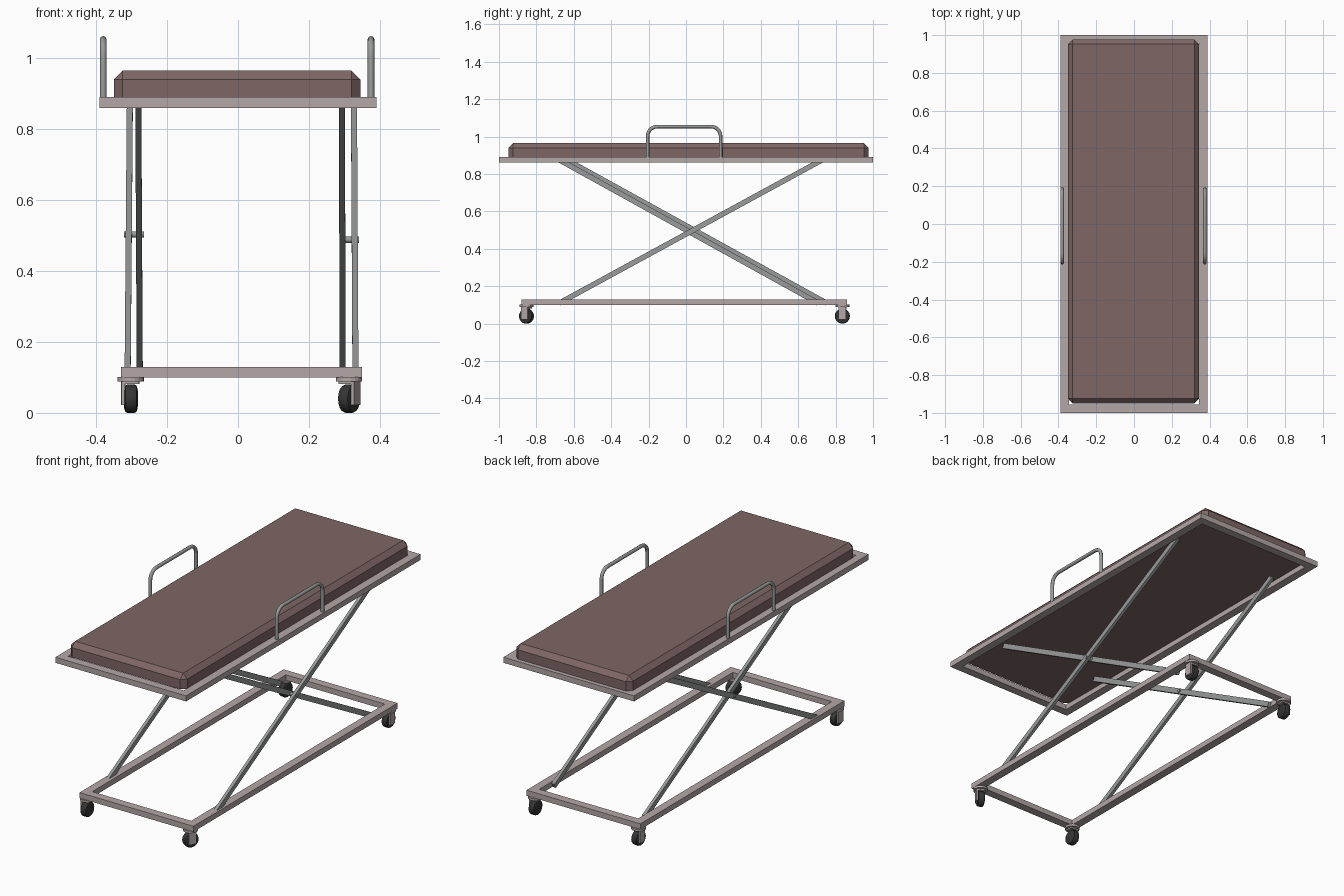
import bpy, bmesh, math
from mathutils import Vector, Matrix

if "Cube" in bpy.data.objects:
    bpy.data.objects.remove(bpy.data.objects["Cube"])


def material(name, rgb):
    m = bpy.data.materials.new(name)
    m.diffuse_color = (*rgb, 1)
    m.use_nodes = True
    m.node_tree.nodes["Principled BSDF"].inputs["Base Color"].default_value = m.diffuse_color
    return m


FRAME = material("painted_frame", (0.45, 0.39, 0.38))
STEEL = material("steel", (0.32, 0.33, 0.33))
VINYL = material("padding", (0.21, 0.135, 0.13))
RUBBER = material("rubber", (0.035, 0.035, 0.035))


def finish(name, bm, mat, smooth=False):
    bmesh.ops.recalc_face_normals(bm, faces=bm.faces)
    me = bpy.data.meshes.new(name)
    bm.to_mesh(me)
    bm.free()
    ob = bpy.data.objects.new(name, me)
    bpy.context.collection.objects.link(ob)
    me.materials.append(mat)
    if smooth:
        bpy.ops.object.select_all(action='DESELECT')
        ob.select_set(True)
        bpy.context.view_layer.objects.active = ob
        bpy.ops.object.shade_smooth_by_angle(angle=math.radians(40))
    return ob


def add_box(bm, lo, hi):
    lo, hi = Vector(lo), Vector(hi)
    mat = Matrix.Translation((lo + hi) / 2) @ Matrix.Diagonal((*(hi - lo), 1))
    return bmesh.ops.create_cube(bm, size=1, matrix=mat)["verts"]


def add_cylinder(bm, centre, radius, depth, sides, along_x=False):
    mat = Matrix.Translation(centre)
    if along_x:
        mat = mat @ Matrix.Rotation(math.pi / 2, 4, 'Y')
    bmesh.ops.create_cone(bm, cap_ends=True, segments=sides, radius1=radius,
                          radius2=radius, depth=depth, matrix=mat)


def ring_frame(name, x0, x1, y0, y1, z0, z1, w):
    # mitred rectangular frame: outer and inner loops at two heights
    bm = bmesh.new()
    loops = []
    for z in (z0, z1):
        for d in (0, w):
            loops.append([bm.verts.new(p) for p in (
                (x0 + d, y0 + d, z), (x1 - d, y0 + d, z),
                (x1 - d, y1 - d, z), (x0 + d, y1 - d, z))])
    for a, b in ((0, 1), (1, 3), (3, 2), (2, 0)):
        for i in range(4):
            j = (i + 1) % 4
            bm.faces.new((loops[a][i], loops[a][j], loops[b][j], loops[b][i]))
    return finish(name, bm, FRAME)


# Frames
ring_frame("top_frame", -0.39, 0.39, -1, 1, 0.86, 0.89, 0.045)
ring_frame("base_frame", -0.33, 0.35, -0.88, 0.86, 0.10, 0.13, 0.045)

# Mattress with chamfered corners and top edges
bm = bmesh.new()
add_box(bm, (-0.35, -0.95, 0.888), (0.345, 0.977, 0.965))
edges = [e for e in bm.edges if max(v.co.z for v in e.verts) > 0.95]
bmesh.ops.bevel(bm, geom=edges, offset=0.025, segments=1, affect='EDGES')
finish("mattress", bm, VINYL)


# Scissor legs
def scissor_bar(name, x0, x1, y0, y1):
    a, b = Vector((x0, y0, 0.13)), Vector((x1, y1, 0.86))
    step = (b - a) * (0.02 / 0.73)
    a, b = a - step, b + step
    bm = bmesh.new()
    d = (b - a).normalized()
    side = Vector((1, 0, 0))
    side = (side - d * side.dot(d)).normalized()
    up = d.cross(side)
    rot = Matrix((side, up, d)).transposed().to_4x4()
    bmesh.ops.create_cube(bm, size=1, matrix=Matrix.Translation((a + b) / 2) @ rot
                          @ Matrix.Diagonal((0.017, 0.028, (b - a).length, 1)))
    return finish(name, bm, STEEL)


scissor_bar("left_outer_bar", -0.311, -0.305, -0.64, 0.70)
scissor_bar("right_outer_bar", 0.331, 0.327, -0.64, 0.70)
scissor_bar("left_inner_bar", -0.277, -0.281, 0.715, -0.61)
scissor_bar("right_inner_bar", 0.295, 0.293, 0.67, -0.65)

# Pivot pins where the bars cross
for side, x0, x1, y, z in (("left", -0.322, -0.265, 0.04, 0.503),
                           ("right", 0.287, 0.341, 0.02, 0.488)):
    bm = bmesh.new()
    add_cylinder(bm, ((x0 + x1) / 2, y, z), 0.009, x1 - x0, 12, True)
    finish(side + "_pivot_pin", bm, STEEL, True)

# Side handles: bent tubes swept along a rounded path
for side, x in (("left", -0.38), ("right", 0.375)):
    cu = bpy.data.curves.new(side + "_handle", 'CURVE')
    cu.dimensions = '3D'
    cu.bevel_depth = 0.0095
    cu.bevel_resolution = 2
    cu.use_fill_caps = True
    y0, y1, zt, r = -0.205, 0.185, 1.053, 0.05
    path = [(x, y0, 0.88)]
    for cy, start in ((y0 + r, 180), (y1 - r, 90)):
        for i in range(6):
            t = math.radians(start - 18 * i)
            path.append((x, cy + r * math.cos(t), zt - r + r * math.sin(t)))
    path.append((x, y1, 0.88))
    sp = cu.splines.new('POLY')
    sp.points.add(len(path) - 1)
    for p, co in zip(sp.points, path):
        p.co = (*co, 1)
    cu.materials.append(STEEL)
    bpy.context.collection.objects.link(bpy.data.objects.new(side + "_handle", cu))


# Swivel casters: plate, single-sided fork and rounded tyre
def caster(name, x, y, outer, turn):
    place = Matrix.Translation((x, y, 0)) @ Matrix.Rotation(math.radians(turn), 4, 'Z')
    bm = bmesh.new()
    add_cylinder(bm, (0, 0, 0.095), 0.037, 0.012, 20)
    add_box(bm, (-0.023, -0.02, 0.081), (0.023, 0.02, 0.09))
    lo, hi = sorted((outer * 0.017, outer * 0.026))
    add_box(bm, (lo, -0.02, 0.022), (hi, 0.02, 0.09))
    add_cylinder(bm, (outer * 0.012, 0, 0.04), 0.01, 0.022, 12, True)
    finish(name + "_caster_fork", bm, FRAME).matrix_world = place

    bm = bmesh.new()
    add_cylinder(bm, (0, 0, 0.04), 0.04, 0.035, 16, True)
    rims = [e for e in bm.edges if abs(e.verts[0].co.x - e.verts[1].co.x) < 1e-5]
    bmesh.ops.bevel(bm, geom=rims, offset=0.008, segments=2, profile=0.5, affect='EDGES')
    finish(name + "_caster_wheel", bm, RUBBER, True).matrix_world = place


caster("front_left", -0.302, -0.853, -1, 0)
caster("front_right", 0.313, -0.853, 1, -28)
caster("back_left", -0.302, 0.836, -1, -5)
caster("back_right", 0.313, 0.836, 1, 0)
